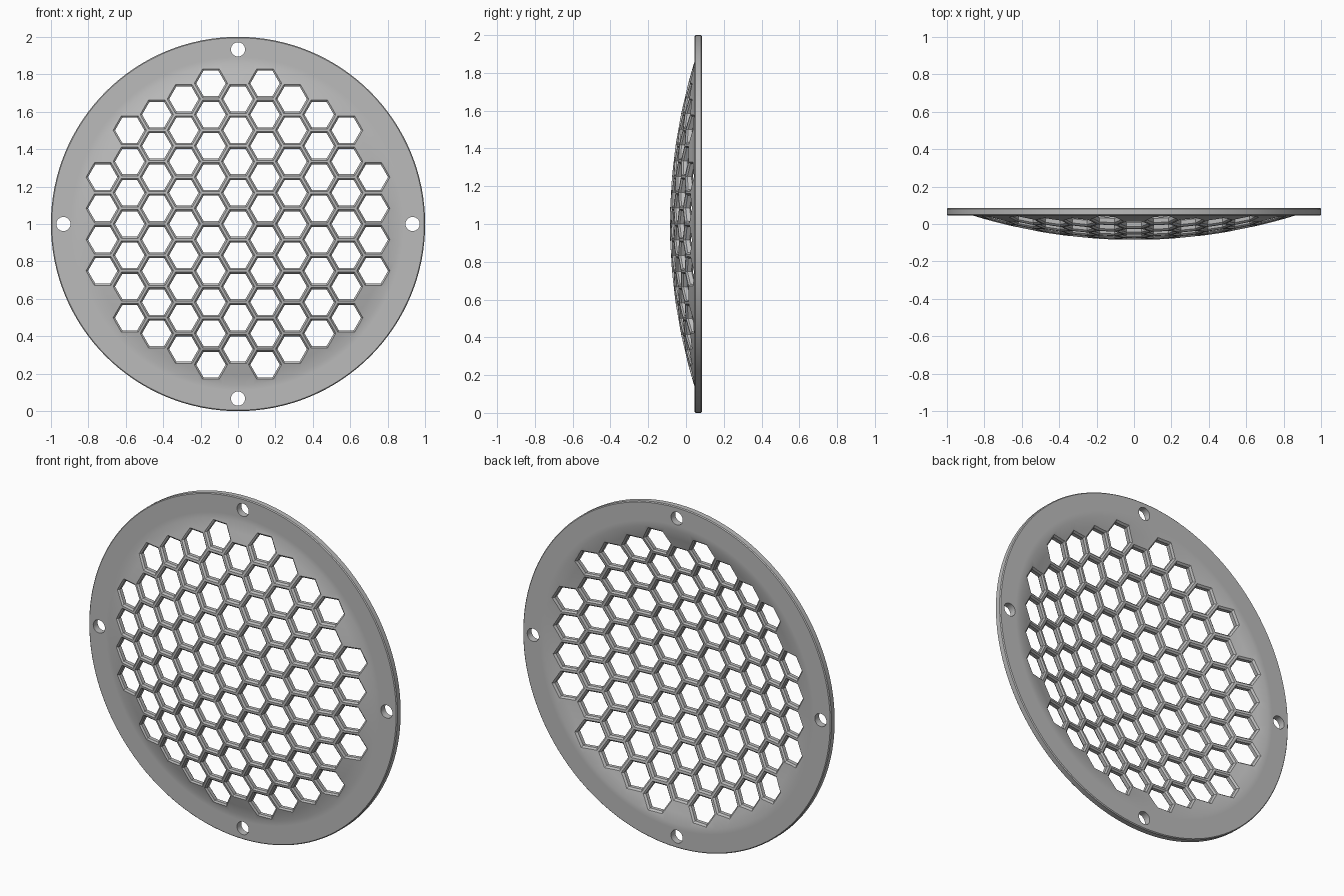
import bpy, bmesh
from math import sqrt, sin, cos, pi, hypot
from mathutils import Vector, Matrix

cube = bpy.data.objects.get("Cube")
if cube:
    bpy.data.objects.remove(cube, do_unlink=True)

THICK = 0.04       # sheet thickness
FRONT = -0.085     # front of the dome
SPHERE = 2.91      # dome radius
DOME_EDGE = 0.86   # where the dome meets the flange
PITCH = 0.167      # distance between hexagon centres
HEX_IN, HEX_OUT = 0.068, 0.077   # hexagon inradius inside and at the chamfer
CHAMFER = HEX_OUT - HEX_IN

metal = bpy.data.materials.new("grey metal")
metal.use_nodes = True
metal.diffuse_color = (0.5, 0.5, 0.5, 1)
metal.node_tree.nodes["Principled BSDF"].inputs["Base Color"].default_value = (0.5, 0.5, 0.5, 1)


def dome_y(r):
    """Depth of the front dome surface at radius r."""
    return FRONT + SPHERE - sqrt(SPHERE ** 2 - r ** 2)


def make_object(name, bm):
    bmesh.ops.recalc_face_normals(bm, faces=bm.faces)
    mesh = bpy.data.meshes.new(name)
    bm.to_mesh(mesh)
    bm.free()
    obj = bpy.data.objects.new(name, mesh)
    bpy.context.collection.objects.link(obj)
    return obj


def add_tube(bm, rings):
    """Closed solid through a list of equal-length point rings."""
    rows = [[bm.verts.new(p) for p in ring] for ring in rings]
    n = len(rows[0])
    for a, b in zip(rows, rows[1:]):
        for i in range(n):
            j = (i + 1) % n
            bm.faces.new((a[i], a[j], b[j], b[i]))
    bm.faces.new(rows[0][::-1])
    bm.faces.new(rows[-1])


# Domed disc with flat flange, turned from a profile
steps = 15
dome = [(DOME_EDGE * i / steps, dome_y(DOME_EDGE * i / steps)) for i in range(steps + 1)]
flat = dome[-1][1]
back = flat + THICK
soft = 0.005
rim = [(0.89, flat), (1 - soft, flat), (1, flat + soft),
       (1, back - soft), (1 - soft, back), (0.89, back)]
profile = dome + rim + [(r, y + THICK) for r, y in reversed(dome)]

bm = bmesh.new()
verts = [bm.verts.new((r, y, 1)) for r, y in profile]
edges = [bm.edges.new(pair) for pair in zip(verts, verts[1:])]
bmesh.ops.spin(bm, geom=verts + edges, cent=(0, 0, 1), axis=(0, 1, 0),
               angle=2 * pi, steps=128, use_merge=False)
bmesh.ops.remove_doubles(bm, verts=bm.verts, dist=0.0001)
grille = make_object("domed_grille", bm)
grille.data.materials.append(metal)

# Chamfered hexagon cutters that follow the dome
over = 0.002
layers = [(-0.02, HEX_OUT + over), (-over, HEX_OUT + over), (CHAMFER, HEX_IN),
          (THICK - CHAMFER, HEX_IN), (THICK + over, HEX_OUT + over), (THICK + 0.02, HEX_OUT + over)]
bm = bmesh.new()
for col in range(-5, 6):
    x = col * PITCH * sqrt(3) / 2
    for row in range(-6, 7):
        z = (row + 0.5 * (col % 2)) * PITCH
        if hypot(x, z) > 0.8:
            continue
        rings = []
        for depth, inradius in layers:
            size = inradius * 2 / sqrt(3)
            ring = []
            for k in range(6):
                px, pz = x + size * cos(k * pi / 3), z + size * sin(k * pi / 3)
                ring.append((px, dome_y(hypot(px, pz)) + depth, pz + 1))
            rings.append(ring)
        add_tube(bm, rings)

# Four screw hole cutters in the flange
for k in range(4):
    cx, cz = 0.933 * cos(k * pi / 2), 0.933 * sin(k * pi / 2)
    add_tube(bm, [[(cx + 0.038 * cos(t * pi / 16), y, 1 + cz + 0.038 * sin(t * pi / 16))
                   for t in range(32)] for y in (flat - 0.03, back + 0.03)])
cutter = make_object("hole_cutter", bm)
cutter.hide_render = True

# Cut all openings, then shade smooth with sharp hole edges
bpy.ops.object.select_all(action="DESELECT")
bpy.context.view_layer.objects.active = grille
grille.select_set(True)
cut = grille.modifiers.new("holes", "BOOLEAN")
cut.operation = "DIFFERENCE"
cut.solver = "EXACT"
cut.object = cutter
bpy.ops.object.modifier_apply(modifier=cut.name)
bpy.data.objects.remove(cutter, do_unlink=True)
bpy.ops.object.shade_smooth_by_angle(angle=pi / 6)
